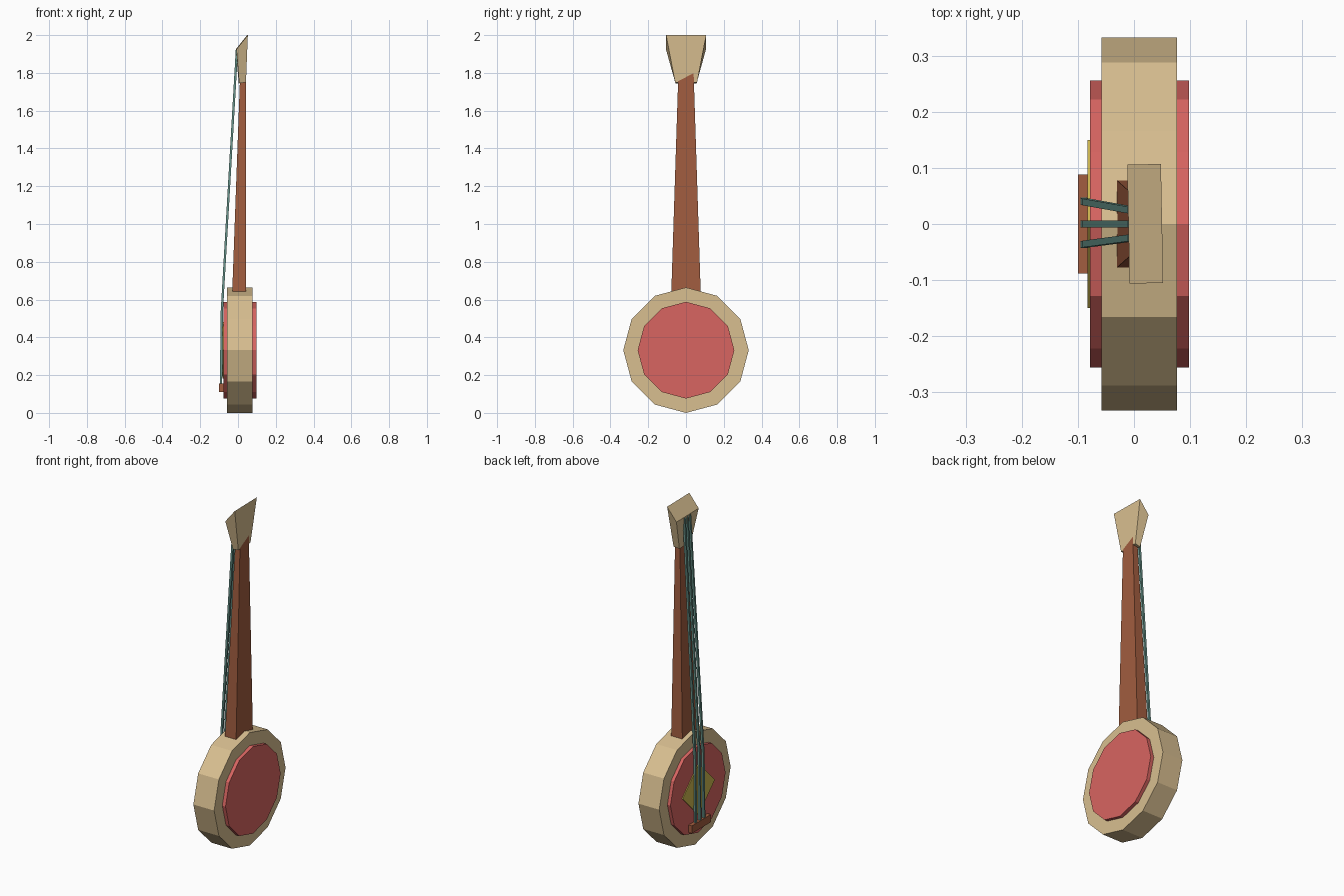
import bpy, bmesh, math
from mathutils import Vector, Matrix

if "Cube" in bpy.data.objects:
    bpy.data.objects.remove(bpy.data.objects["Cube"])


def material(name, rgb):
    m = bpy.data.materials.new(name)
    m.diffuse_color = (*rgb, 1)
    m.use_nodes = True
    m.node_tree.nodes["Principled BSDF"].inputs["Base Color"].default_value = m.diffuse_color
    return m


TAN = material("pale_wood", (0.69, 0.52, 0.28))
RED = material("red_skin", (0.69, 0.13, 0.12))
BROWN = material("brown_wood", (0.36, 0.11, 0.05))
TEAL = material("teal_string", (0.14, 0.30, 0.26))
YELLOW = material("yellow_inlay", (0.62, 0.48, 0.08))


def finish(name, bm, mat):
    bmesh.ops.recalc_face_normals(bm, faces=bm.faces)
    me = bpy.data.meshes.new(name)
    bm.to_mesh(me)
    bm.free()
    me.materials.append(mat)
    ob = bpy.data.objects.new(name, me)
    bpy.context.collection.objects.link(ob)
    return ob


def loft(name, rings, mat):
    """Skin a list of equal-length rings and cap both ends."""
    bm = bmesh.new()
    vs = [[bm.verts.new(p) for p in ring] for ring in rings]
    n = len(vs[0])
    for a, b in zip(vs, vs[1:]):
        for i in range(n):
            j = (i + 1) % n
            bm.faces.new((a[i], a[j], b[j], b[i]))
    bm.faces.new(vs[0])
    bm.faces.new(vs[-1])
    return finish(name, bm, mat)


def disc(name, sides, radius, x0, x1, mat, z=0.332):
    """Prism along x with a corner pointing up."""
    angles = [math.tau * i / sides for i in range(sides)]
    return loft(name, [[(x, radius * math.sin(a), z + radius * math.cos(a))
                        for a in angles] for x in (x0, x1)], mat)


def rect(xf, zf, xb, zb, wf, wb):
    """Four-corner ring: front edge (-x side) and back edge with half widths."""
    return [(xf, -wf, zf), (xf, wf, zf), (xb, wb, zb), (xb, -wb, zb)]


# Round body, skins on both faces, diamond inlay
disc("body", 12, 0.332, -0.058, 0.077, TAN)
disc("skins", 12, 0.256, -0.078, 0.098, RED)
disc("inlay", 4, 0.15, -0.083, -0.07, YELLOW)

# Tapered neck
loft("neck", [rect(-0.032, 0.60, 0.042, 0.60, 0.079, 0.079),
              rect(0.012, 1.81, 0.042, 1.81, 0.040, 0.040)], BROWN)

# Flared headstock with slanted top, turned very slightly
head = loft("headstock", [rect(0.005, 1.745, 0.041, 1.75, 0.056, 0.058),
                          rect(-0.010, 1.925, 0.050, 2.0, 0.106, 0.106)], TAN)
head.data.transform(Matrix.Rotation(0.019, 4, 'Z'))

# Bridge
loft("bridge", [rect(-0.100, z, -0.075, z, 0.088, 0.088) for z in (0.11, 0.155)], BROWN)

# Strings, bent where they reach the body
for i, (low, high) in enumerate([(-0.037, -0.025), (0.0, 0.0), (0.041, 0.025)]):
    path = [(-0.090, low, 0.13), (-0.086, low * 0.9 + high * 0.1, 0.53), (-0.006, high, 1.92)]
    h = 0.006
    loft(f"string_{i + 1}", [[(x + dx * h, y + dy * h, z) for dx, dy in
                              ((-1, -1), (1, -1), (1, 1), (-1, 1))]
                             for x, y, z in path], TEAL)
